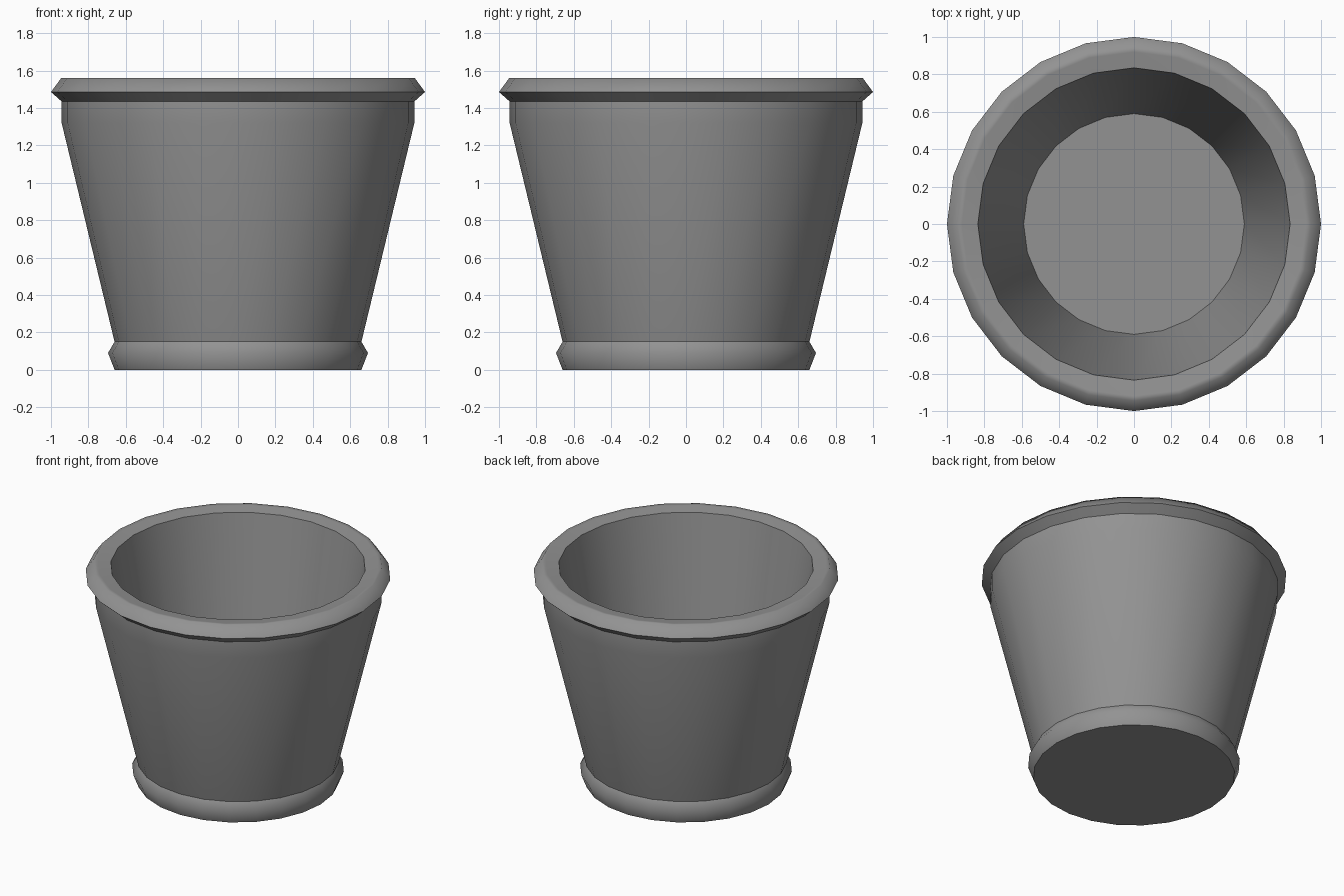
import bpy, bmesh
from math import cos, sin, tau

if "Cube" in bpy.data.objects:
    bpy.data.objects.remove(bpy.data.objects["Cube"])

SIDES = 24
# Pot profile from the base to the inner floor: radius, height, crisp ring
PROFILE = [
    (0.66, 0.00, True),    # underside edge
    (0.695, 0.09, False),  # foot bulge
    (0.66, 0.15, True),    # foot meets wall
    (0.943, 1.32, False),  # top of tapered wall
    (0.943, 1.435, True),  # under the rim
    (1.00, 1.485, True),   # rim's widest ring
    (0.945, 1.56, False),  # rim top, outer
    (0.92, 1.557, False),  # rim top, holds the rounded edge tight
    (0.835, 1.545, True),  # rim top, inner
    (0.59, 0.15, True),    # inner floor
]

bm = bmesh.new()
rings = [[bm.verts.new((r * cos(tau * i / SIDES), r * sin(tau * i / SIDES), z))
          for i in range(SIDES)] for r, z, _ in PROFILE]

# Walls between neighbouring rings
for a, b in zip(rings, rings[1:]):
    for i in range(SIDES):
        j = (i + 1) % SIDES
        bm.faces.new((a[i], a[j], b[j], b[i]))

# Underside and inner floor
bm.faces.new(rings[0][::-1])
bm.faces.new(rings[-1])

# Smooth shading with crisp rings
for f in bm.faces:
    f.smooth = True
for ring, (_, _, crisp) in zip(rings, PROFILE):
    if crisp:
        for i in range(SIDES):
            bm.edges.get((ring[i], ring[(i + 1) % SIDES])).smooth = False

mesh = bpy.data.meshes.new("flower_pot")
bm.to_mesh(mesh)
bm.free()

# Dark grey pot
grey = bpy.data.materials.new("dark_grey")
grey.diffuse_color = (0.29, 0.29, 0.29, 1)
grey.use_nodes = True
grey.node_tree.nodes["Principled BSDF"].inputs["Base Color"].default_value = grey.diffuse_color
mesh.materials.append(grey)

pot = bpy.data.objects.new("flower_pot", mesh)
bpy.context.collection.objects.link(pot)
